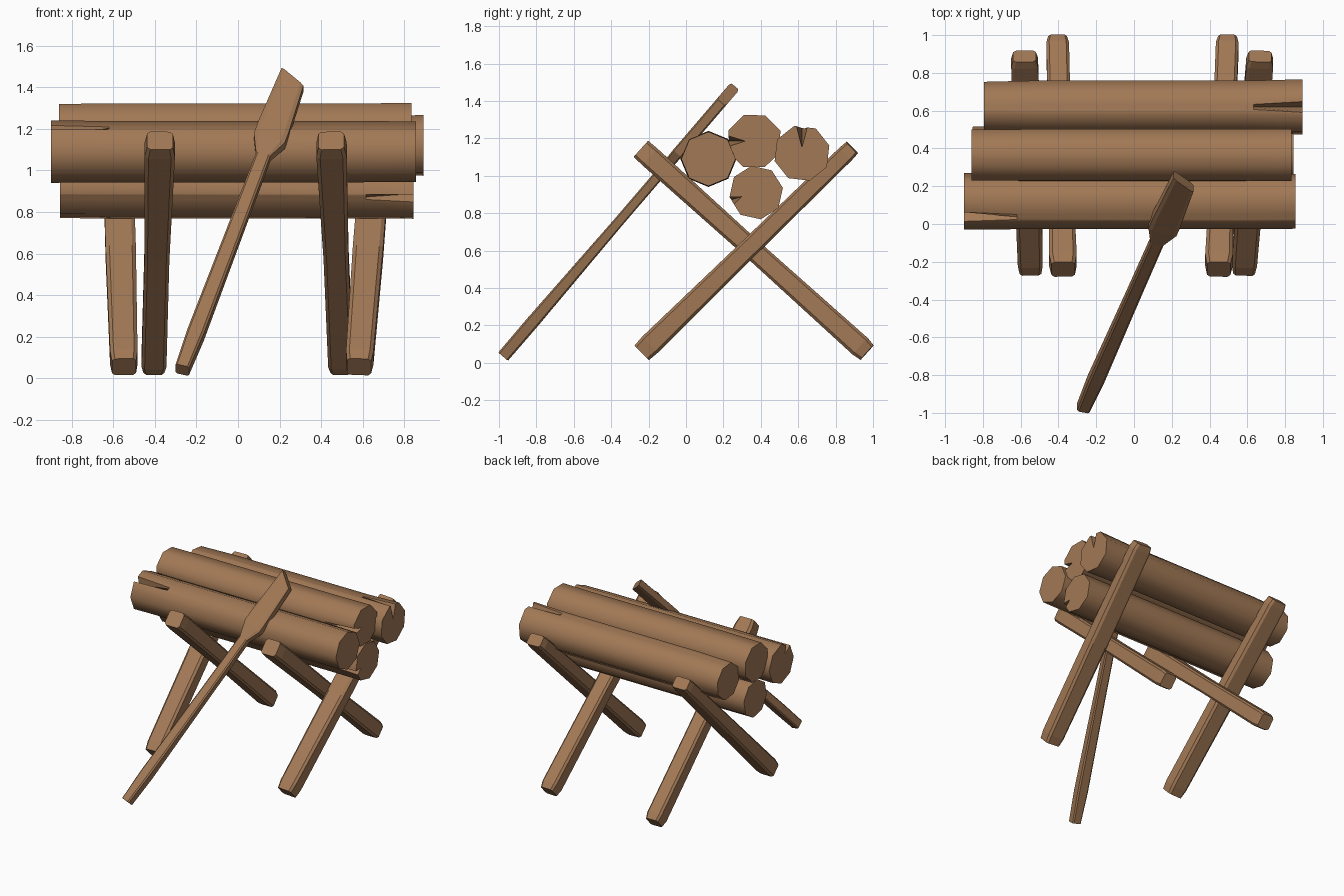
import bpy, bmesh, math
from mathutils import Vector

if "Cube" in bpy.data.objects:
    bpy.data.objects.remove(bpy.data.objects["Cube"])

wood = bpy.data.materials.new("brown wood")
wood.diffuse_color = (0.36, 0.19, 0.092, 1)
wood.use_nodes = True
wood.node_tree.nodes["Principled BSDF"].inputs["Base Color"].default_value = wood.diffuse_color


def loft(name, rings, smooth=None):
    """Skin a list of equal-sized rings and cap both ends."""
    bm = bmesh.new()
    vs = [[bm.verts.new(p) for p in r] for r in rings]
    n = len(rings[0])
    for a, b in zip(vs, vs[1:]):
        for i in range(n):
            j = (i + 1) % n
            bm.faces.new((a[i], a[j], b[j], b[i]))
    bm.faces.new(vs[0][::-1])
    bm.faces.new(vs[-1])
    bmesh.ops.recalc_face_normals(bm, faces=bm.faces)
    me = bpy.data.meshes.new(name)
    bm.to_mesh(me)
    bm.free()
    me.materials.append(wood)
    ob = bpy.data.objects.new(name, me)
    bpy.context.collection.objects.link(ob)
    if smooth:
        bpy.ops.object.select_all(action='DESELECT')
        ob.select_set(True)
        bpy.context.view_layer.objects.active = ob
        bpy.ops.object.shade_smooth_by_angle(angle=math.radians(smooth))
    return ob


def log(name, x0, x1, y, z, r0, r1, phase, crack, depth, length, end):
    """Eight-sided log along x; one end is split by a tapering crack."""
    stations = [(x0, r0, 0), (x0 + 0.28, (r0 + r1) / 2, 0),
                (x1 - 0.28, (r0 + r1) / 2, 0), (x1, r1, 0)]
    if end > 0:
        stations[2] = (x1 - length, (r0 + r1) / 2, 0)
        stations[3] = (x1, r1, depth)
    else:
        stations[0] = (x0, r0, depth)
        stations[1] = (x0 + length, (r0 + r1) / 2, 0)
    half = math.pi / 8
    c = math.radians(crack)
    rings = []
    for x, r, d in stations:
        ring = []
        for k in range(8):
            a = math.radians(phase) + k * math.pi / 4
            ring.append((a, r))
        # crack lips and bottom, placed on the log outline
        for s in (-1, 0, 1):
            a = c + s * (0.2 if d else 0.1)
            off = (a - math.radians(phase)) % (math.pi / 4) - half
            rr = r * math.cos(half) / math.cos(off)
            ring.append((a, rr - d if s == 0 else rr))
        ring.sort(key=lambda q: q[0] % (2 * math.pi))
        rings.append([(x, y + q * math.cos(a), z + q * math.sin(a)) for a, q in ring])
    return loft(name, rings, 46)


def plank(name, a, b, stations, ch=0.25):
    """Chamfered bar from a to b; stations are (t, half width, half depth, end skew)."""
    a, b = Vector(a), Vector(b)
    d = (b - a).normalized()
    u = (Vector((1, 0, 0)) - d * d.x).normalized()
    v = d.cross(u)
    k = 1 - ch
    sec = [(1, k), (k, 1), (-k, 1), (-1, k), (-1, -k), (-k, -1), (k, -1), (1, -k)]
    return loft(name, [[a.lerp(b, t) + u * w * p + v * h * q + d * s * p for p, q in sec]
                       for t, w, h, s in stations])


# stacked logs
log("front_log", -0.90, 0.855, 0.12, 1.09, 0.15, 0.145, 0, 126, 0.07, 0.28, -1)
log("top_log", -0.86, 0.835, 0.365, 1.185, 0.145, 0.15, 22, 180, 0.09, 0.25, 1)
log("back_log", -0.795, 0.893, 0.62, 1.12, 0.138, 0.152, 16, 90, 0.11, 0.26, 1)
log("bottom_log", -0.855, 0.845, 0.375, 0.91, 0.142, 0.145, 10, 196, 0.06, 0.23, 1)

# crossed legs: one pair leans forward at the top, the other leans back
for side, (ft, fb, bb, bt) in {"left": (-0.375, -0.405, -0.548, -0.58),
                               "right": (0.448, 0.495, 0.582, 0.668)}.items():
    plank(side + "_forward_leg", (fb, 0.968, 0.055), (ft, -0.24, 1.143),
          [(0, 0.05, 0.052, 0), (0.03, 0.06, 0.06, 0), (0.5, 0.06, 0.054, 0),
           (0.96, 0.073, 0.06, 0), (1, 0.062, 0.058, 0)])
    plank(side + "_backward_leg", (bb, -0.235, 0.055), (bt, 0.888, 1.15),
          [(0, 0.058, 0.055, 0), (0.04, 0.066, 0.06, 0), (0.5, 0.073, 0.052, 0),
           (0.97, 0.071, 0.047, 0), (1, 0.06, 0.043, 0)])

# paddle leaning on the front log
plank("leaning_paddle", (-0.268, -0.972, 0.04), (0.262, 0.225, 1.435),
      [(0, 0.034, 0.034, 0), (0.12, 0.042, 0.035, 0), (0.5, 0.038, 0.027, 0),
       (0.735, 0.036, 0.027, 0), (0.79, 0.08, 0.03, -0.01),
       (0.83, 0.08, 0.03, -0.02), (1, 0.066, 0.03, -0.04)])
